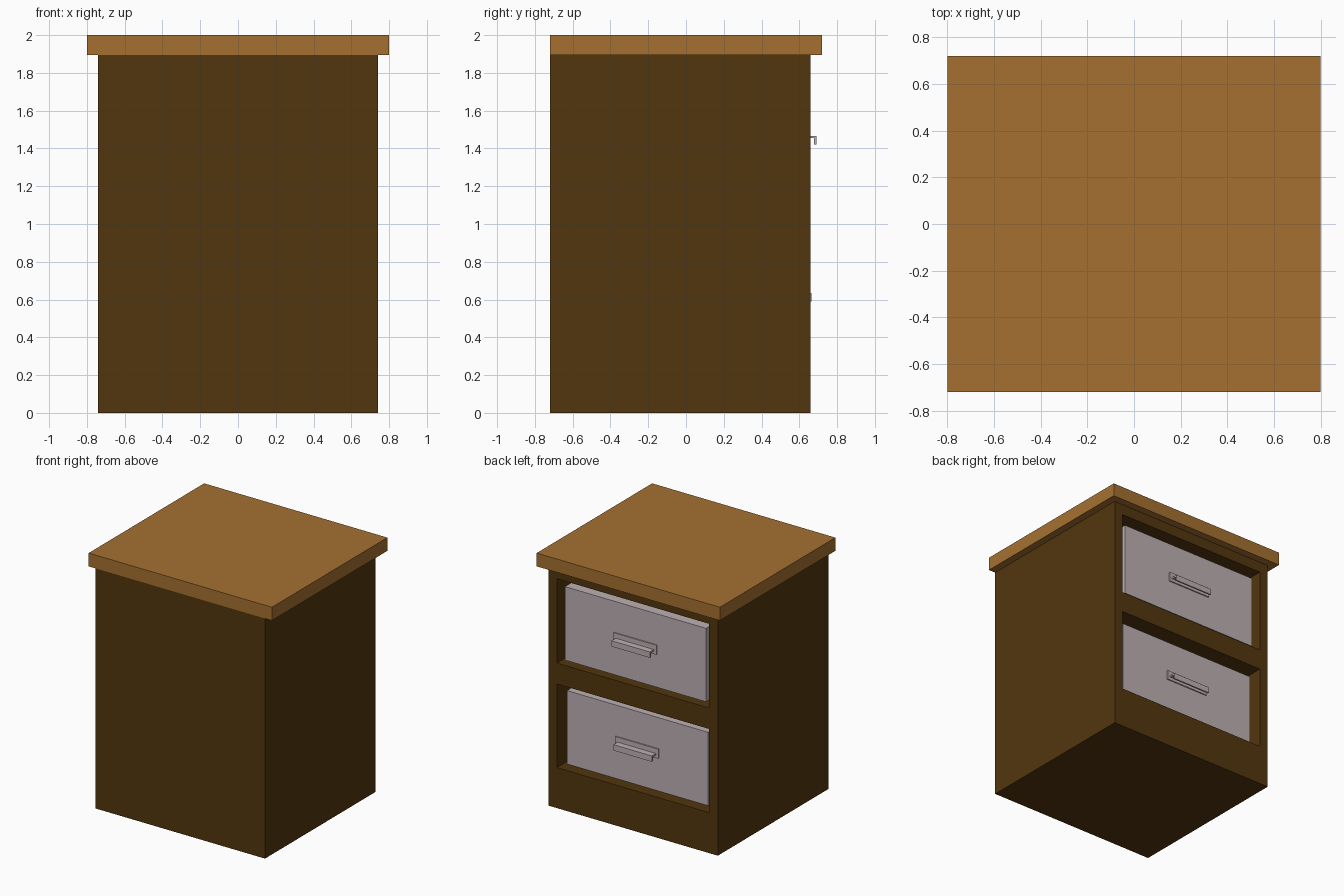
import bpy, bmesh
from mathutils import Vector

if "Cube" in bpy.data.objects:
    bpy.data.objects.remove(bpy.data.objects["Cube"], do_unlink=True)


def material(name, rgb):
    mat = bpy.data.materials.new(name)
    mat.use_nodes = True
    colour = (*rgb, 1.0)
    mat.diffuse_color = colour
    mat.node_tree.nodes["Principled BSDF"].inputs["Base Color"].default_value = colour
    return mat


dark_wood = material("dark wood", (0.085, 0.037, 0.0045))
light_wood = material("light wood", (0.376, 0.163, 0.03))
pale_grey = material("pale grey", (0.51, 0.44, 0.45))


def boxes(name, mat, *spans):
    """One object made of boxes, each given as x, y and z ranges."""
    bm = bmesh.new()
    for span in spans:
        low, high = (Vector(corner) for corner in zip(*span))
        made = bmesh.ops.create_cube(bm, size=1)["verts"]
        bmesh.ops.scale(bm, vec=high - low, verts=made)
        bmesh.ops.translate(bm, vec=(low + high) / 2, verts=made)
    mesh = bpy.data.meshes.new(name)
    bm.to_mesh(mesh)
    bm.free()
    mesh.materials.append(mat)
    obj = bpy.data.objects.new(name, mesh)
    bpy.context.collection.objects.link(obj)
    return obj


# Cabinet shell: the drawers open towards +y
half_w, inner_w = 0.74, 0.665
back, inner_back, face = -0.72, -0.65, 0.66
body_top = 1.895
for side, sign in (("left", 1), ("right", -1)):
    boxes(side + "_side_panel", dark_wood,
          (sorted((sign * inner_w, sign * half_w)), (back, face), (0, body_top)))
across = (-inner_w, inner_w)
boxes("back_panel", dark_wood, (across, (back, inner_back), (0, body_top)))
for name, z_range in (("base_block", (0, 0.32)),
                      ("middle_divider", (0.98, 1.145)),
                      ("upper_rail", (1.81, body_top))):
    boxes(name, dark_wood, (across, (inner_back, face), z_range))

# Overhanging top board
boxes("top_board", light_wood, ((-0.8, 0.8), (-0.72, 0.72), (body_top, 2)))


def drawer(level, z, front):
    """Open drawer tray with a thick front and a bent pull."""
    w, h, wall = 0.616, 0.58, 0.04
    rear, inner = -0.55, front - 0.1
    top, rim = z + h, z + h - 0.03
    boxes(level + "_drawer_front", pale_grey, ((-w, w), (inner, front), (z, top)))
    boxes(level + "_drawer_tray", pale_grey,
          ((-w, w), (rear, inner), (z, z + wall)),
          ((-w, wall - w), (rear, inner), (z + wall, rim)),
          ((w - wall, w), (rear, inner), (z + wall, rim)),
          ((wall - w, w - wall), (rear, rear + wall), (z + wall, rim)))
    # Pull: mounting plate, ledge and turned-down lip
    plate, grip, reach = 0.188, 0.167, front + 0.06
    boxes(level + "_drawer_handle", pale_grey,
          ((-plate, plate), (front, front + 0.009), (z + 0.26, z + 0.335)),
          ((-grip, grip), (front + 0.009, reach), (z + 0.284, z + 0.296)),
          ((-grip, grip), (reach - 0.012, reach), (z + 0.25, z + 0.284)))


# Drawers, the lower one set slightly deeper
drawer("lower", 0.34, face - 0.055)
drawer("upper", 1.17, face - 0.03)
